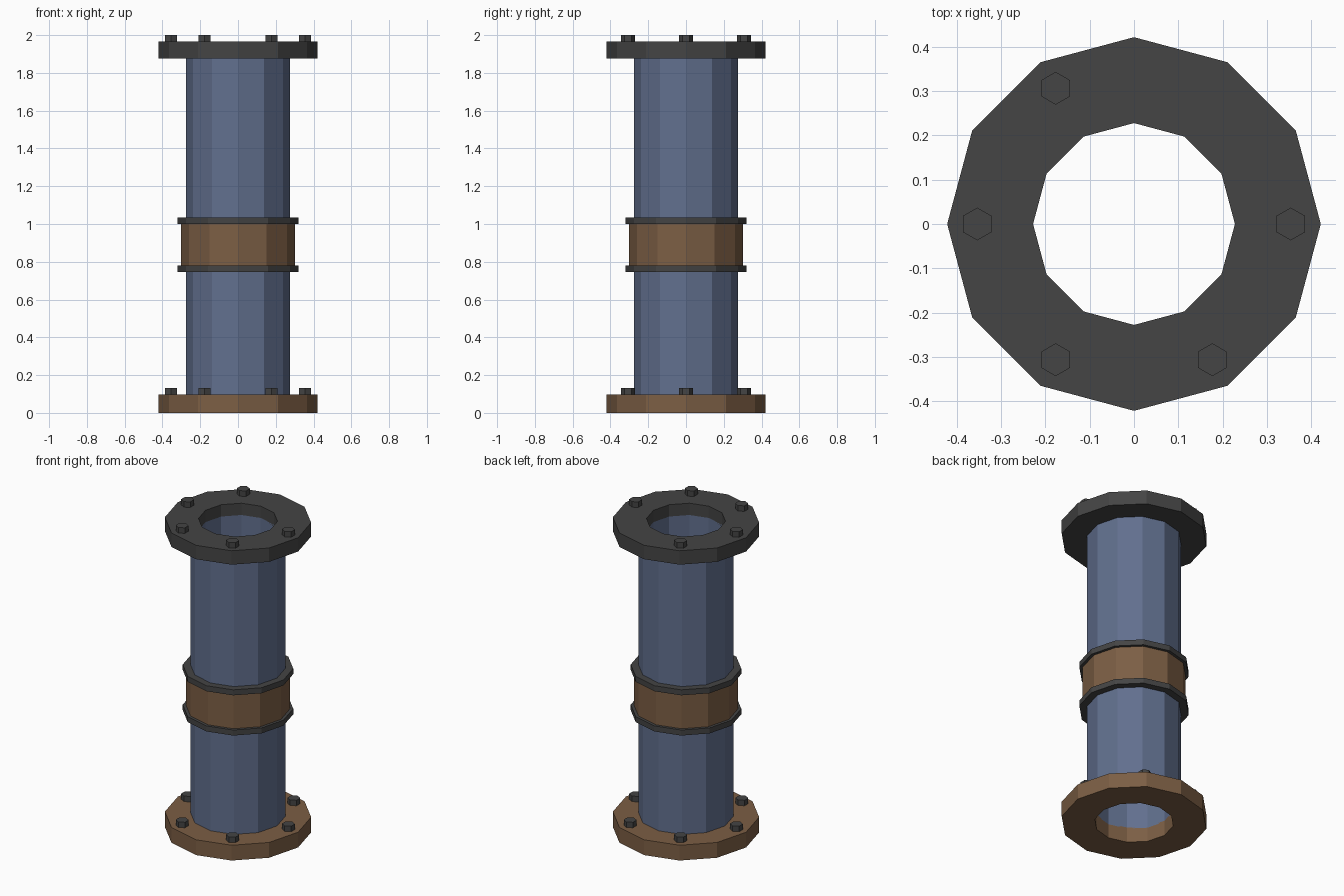
import bpy
import bmesh
from math import cos, sin, pi, radians

cube = bpy.data.objects.get("Cube")
if cube:
    bpy.data.objects.remove(cube, do_unlink=True)


def material(name, color):
    m = bpy.data.materials.new(name)
    m.use_nodes = True
    m.diffuse_color = (*color, 1)
    m.node_tree.nodes["Principled BSDF"].inputs["Base Color"].default_value = (*color, 1)
    return m


blue = material("blue steel", (0.12, 0.16, 0.27))
rust = material("rusty brown", (0.20, 0.112, 0.058))
dark = material("dark iron", (0.058, 0.058, 0.058))

SIDES = 12
BORE = 0.228


def finish(name, bm, mat):
    bmesh.ops.recalc_face_normals(bm, faces=bm.faces)
    mesh = bpy.data.meshes.new(name)
    bm.to_mesh(mesh)
    bm.free()
    mesh.materials.append(mat)
    obj = bpy.data.objects.new(name, mesh)
    bpy.context.collection.objects.link(obj)
    return obj


def tube(name, inner, outer, z0, z1, mat):
    """Hollow twelve-sided ring made by sweeping a rectangle round z."""
    bm = bmesh.new()
    profile = [(inner, z0), (outer, z0), (outer, z1), (inner, z1)]
    rings = []
    for i in range(SIDES):
        a = 2 * pi * i / SIDES
        rings.append([bm.verts.new((r * cos(a), r * sin(a), z)) for r, z in profile])
    for i, ring in enumerate(rings):
        following = rings[(i + 1) % SIDES]
        for j in range(4):
            k = (j + 1) % 4
            bm.faces.new((ring[j], following[j], following[k], ring[k]))
    return finish(name, bm, mat)


def bolt(name, angle, z0, z1):
    """Hexagonal bolt head with corners pointing along y."""
    bm = bmesh.new()
    bmesh.ops.create_cone(bm, cap_ends=True, segments=6, radius1=0.037,
                          radius2=0.037, depth=z1 - z0)
    # Put a corner on the y axis whatever the primitive's start angle
    corner = max(bm.verts, key=lambda v: v.co.y)
    if abs(corner.co.x) > 0.01:
        for v in bm.verts:
            v.co.x, v.co.y = v.co.y, v.co.x
    obj = finish(name, bm, dark)
    a = radians(angle)
    obj.location = (0.354 * cos(a), 0.354 * sin(a), (z0 + z1) / 2)


# Pipe and end flanges
tube("pipe", BORE, 0.274, 0.09, 1.89, blue)
tube("bottom_flange", BORE, 0.422, 0, 0.097, rust)
tube("top_flange", BORE, 0.422, 1.877, 1.965, dark)

# Repair collar with a clamp ring at each end
tube("collar", 0.26, 0.301, 0.76, 1.02, rust)
tube("lower_clamp_ring", 0.26, 0.319, 0.745, 0.78, dark)
tube("upper_clamp_ring", 0.26, 0.319, 1.0, 1.035, dark)

# Bolt heads; one is missing from the top flange
for angle in range(0, 360, 60):
    bolt(f"bottom_bolt_{angle}", angle, 0.09, 0.132)
    if angle != 60:
        bolt(f"top_bolt_{angle}", angle, 1.958, 2.0)
